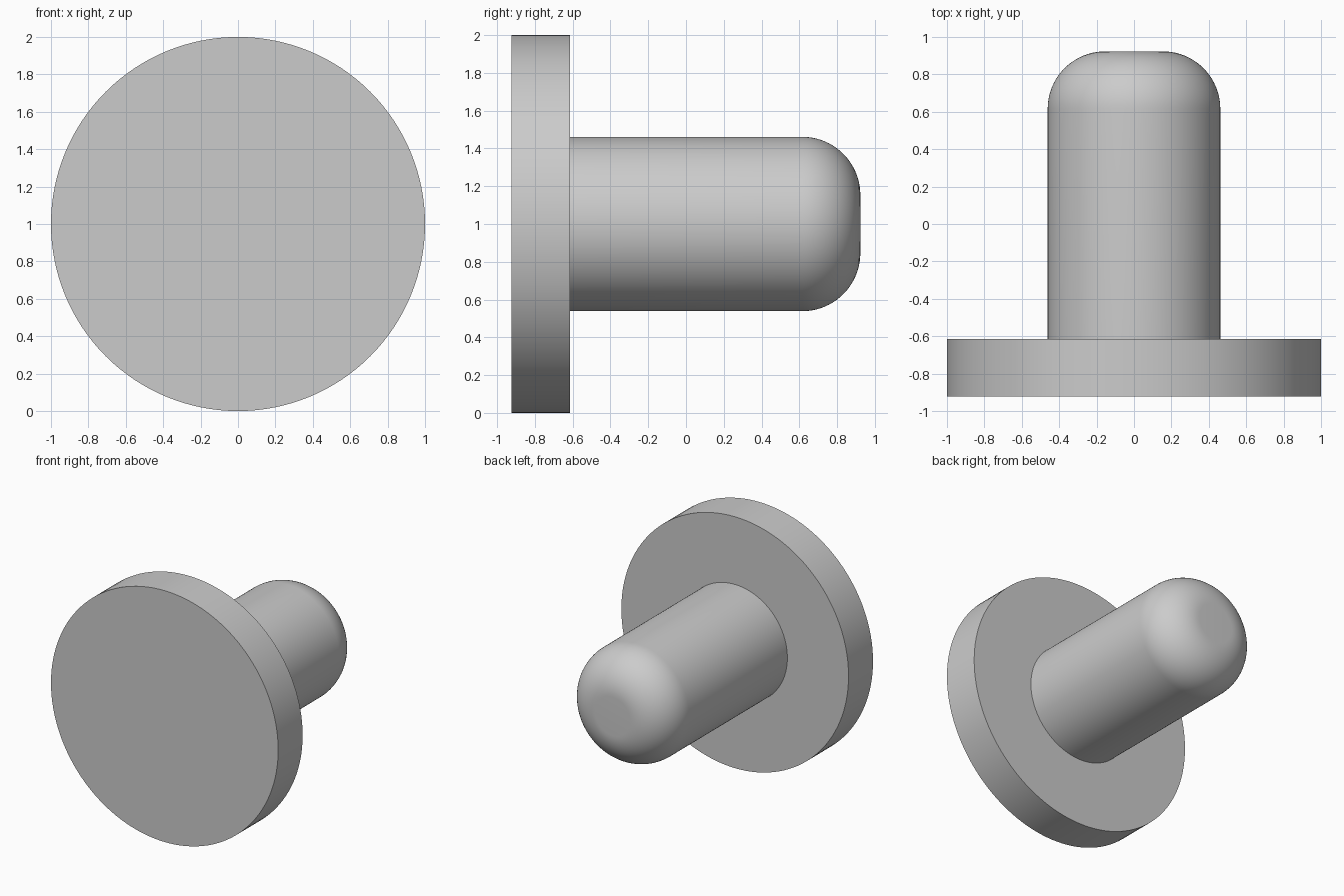
import bpy, bmesh
from math import sin, cos, pi, radians
from mathutils import Matrix

cube = bpy.data.objects.get("Cube")
if cube:
    bpy.data.objects.remove(cube, do_unlink=True)

GREY = (0.6, 0.6, 0.6, 1)
grey = bpy.data.materials.new("plain grey")
grey.use_nodes = True
grey.diffuse_color = GREY
grey.node_tree.nodes["Principled BSDF"].inputs["Base Color"].default_value = GREY

UNIT = 2 / 13  # the head is 13 units wide
SEGMENTS = 128


def lathe(name, profile):
    """Revolve (radius, y) points about the horizontal axis at z = 1."""
    bm = bmesh.new()
    verts = [bm.verts.new((r, y, 1)) for r, y in profile]
    edges = [bm.edges.new(pair) for pair in zip(verts, verts[1:])]
    bmesh.ops.spin(bm, geom=verts + edges, cent=(0, 0, 1), axis=(0, 1, 0),
                   angle=2 * pi, steps=SEGMENTS, use_merge=True)
    bmesh.ops.remove_doubles(bm, verts=bm.verts, dist=1e-5)
    # Close both flat ends
    bmesh.ops.holes_fill(bm, edges=[e for e in bm.edges if e.is_boundary], sides=0)
    bmesh.ops.recalc_face_normals(bm, faces=bm.faces)
    mesh = bpy.data.meshes.new(name)
    bm.to_mesh(mesh)
    bm.free()
    mesh.materials.append(grey)
    obj = bpy.data.objects.new(name, mesh)
    bpy.context.collection.objects.link(obj)
    bpy.ops.object.select_all(action="DESELECT")
    obj.select_set(True)
    bpy.context.view_layer.objects.active = obj
    bpy.ops.object.shade_smooth_by_angle(angle=radians(30))
    return obj


front, seat, back = -6 * UNIT, -4 * UNIT, 6 * UNIT

# Wide flat head
lathe("head_disc", [(1, front), (1, seat)])

# Shaft with a rounded tip, sunk slightly into the head
shaft_radius, fillet, steps = 3 * UNIT, 2 * UNIT, 20
tip = [(shaft_radius - fillet + fillet * cos(i * pi / 2 / steps),
        back - fillet + fillet * sin(i * pi / 2 / steps)) for i in range(steps + 1)]
lathe("shaft", [(shaft_radius, seat - 0.02)] + tip)
